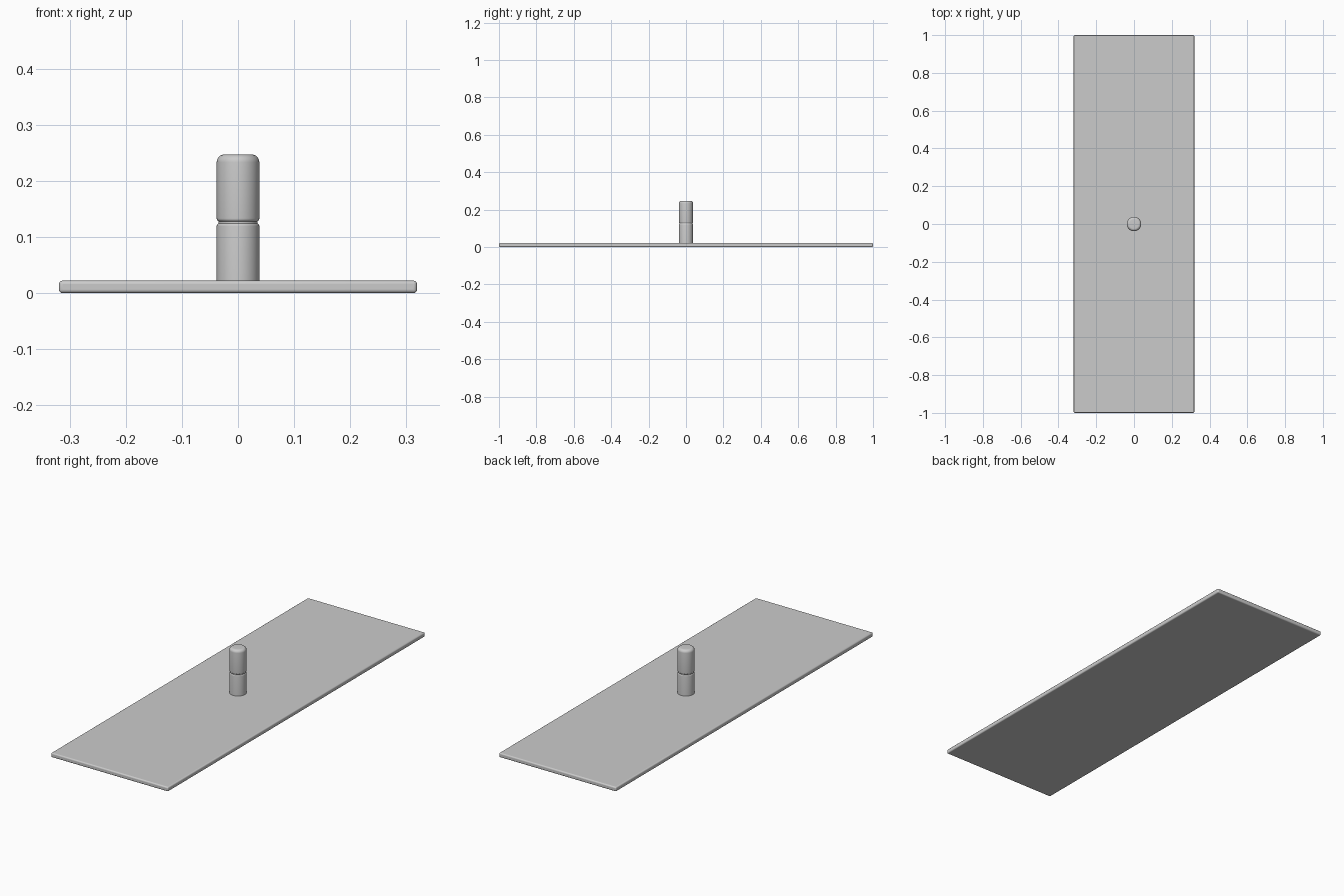
import bpy, bmesh, math

if "Cube" in bpy.data.objects:
    bpy.data.objects.remove(bpy.data.objects["Cube"])


def smooth(obj):
    bpy.ops.object.select_all(action='DESELECT')
    obj.select_set(True)
    bpy.context.view_layer.objects.active = obj
    bpy.ops.object.shade_smooth_by_angle(angle=math.radians(35))


def arc(cx, cz, r, a0, a1, n=6):
    """Points on a circular fillet in the (radius, z) plane."""
    angles = [math.radians(a0 + (a1 - a0) * i / n) for i in range(n + 1)]
    return [(cx + r * math.cos(a), cz + r * math.sin(a)) for a in angles]


def lathe(name, profile, steps=64):
    bm = bmesh.new()
    verts = [bm.verts.new((r, 0, z)) for r, z in profile]
    edges = [bm.edges.new(p) for p in zip(verts, verts[1:])]
    bmesh.ops.spin(bm, geom=verts + edges, cent=(0, 0, 0), axis=(0, 0, 1),
                   angle=math.tau, steps=steps, use_duplicate=False)
    bmesh.ops.remove_doubles(bm, verts=bm.verts, dist=1e-5)
    bmesh.ops.recalc_face_normals(bm, faces=bm.faces)
    mesh = bpy.data.meshes.new(name)
    bm.to_mesh(mesh)
    bm.free()
    obj = bpy.data.objects.new(name, mesh)
    bpy.context.collection.objects.link(obj)
    smooth(obj)
    return obj


# Flat rectangular plate with softened edges
T = 0.022
bpy.ops.mesh.primitive_cube_add(size=1, location=(0, 0, T / 2))
plate = bpy.context.object
plate.name = "plate"
plate.scale = (0.638, 2.0, T)
bpy.ops.object.transform_apply(location=False, rotation=False, scale=True)
bevel = plate.modifiers.new("soft_edges", 'BEVEL')
bevel.width, bevel.segments = 0.006, 4
smooth(plate)

# Round post: lower cylinder, shallow groove, upper cylinder with rounded top
R, TOP, FILLET = 0.038, 0.247, 0.014
profile = [(0, T - 0.002), (R, T - 0.002)]
profile += arc(R - 0.006, 0.119, 0.006, 0, 60, 4)
profile += arc(R - 0.006, 0.133, 0.006, -60, 0, 4)
profile += arc(R - FILLET, TOP - FILLET, FILLET, 0, 90, 8)
profile += [(0, TOP)]
lathe("post", profile)
